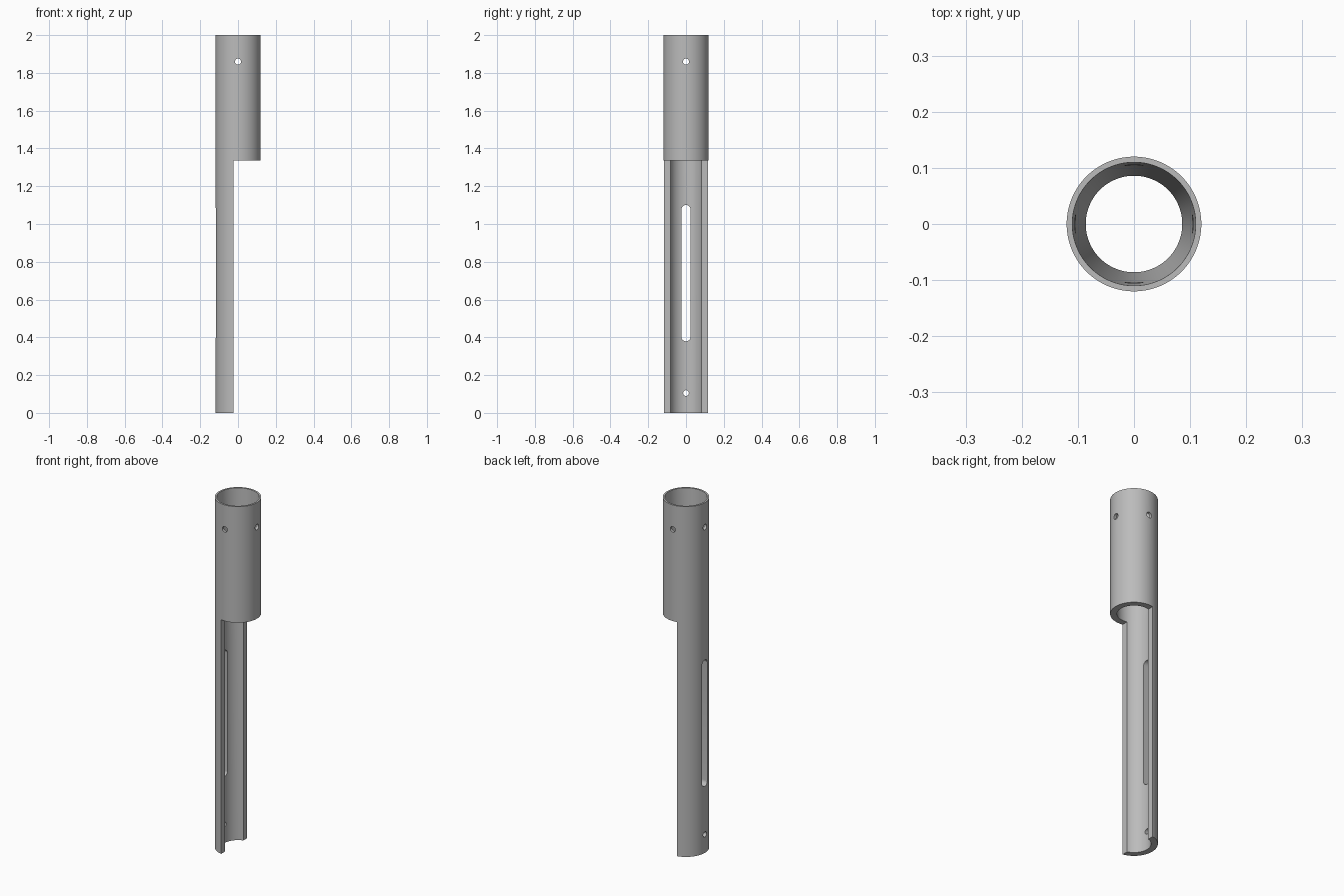
import bpy
import math
from mathutils import Matrix

if "Cube" in bpy.data.objects:
    bpy.data.objects.remove(bpy.data.objects["Cube"], do_unlink=True)

import bmesh

SIDES = 128
OUTER, BORE, MOUTH = 0.12, 0.086, 0.11   # radii
TOP, SHOULDER = 2.0, 1.337               # heights
CUT_X = -0.024


def make_object(name, bm):
    bmesh.ops.recalc_face_normals(bm, faces=bm.faces)
    mesh = bpy.data.meshes.new(name)
    bm.to_mesh(mesh)
    bm.free()
    obj = bpy.data.objects.new(name, mesh)
    bpy.context.collection.objects.link(obj)
    return obj


def lathe(name, profile):
    """Revolve a closed (radius, z) profile around the z axis."""
    bm = bmesh.new()
    rings = []
    for r, z in profile:
        rings.append([bm.verts.new((r * math.cos(a), r * math.sin(a), z))
                      for a in (2 * math.pi * i / SIDES for i in range(SIDES))])
    for k, ring in enumerate(rings):
        nxt = rings[(k + 1) % len(rings)]
        for i in range(SIDES):
            j = (i + 1) % SIDES
            bm.faces.new((ring[i], ring[j], nxt[j], nxt[i]))
    return make_object(name, bm)


def slot_cutter(name, radius, z_low, z_high, x_from, x_to, turn=0.0):
    """Prism along x with rounded ends; a plain hole when z_low == z_high."""
    bm = bmesh.new()
    n = 16
    outline = []
    for zc, start in ((z_high, 0.0), (z_low, math.pi)):
        steps = n + 1 if z_high > z_low else n
        for i in range(steps):
            a = start + math.pi * i / n
            outline.append((radius * math.cos(a), zc + radius * math.sin(a)))
    near = bm.faces.new([bm.verts.new((x_from, y, z)) for y, z in outline])
    ext = bmesh.ops.extrude_face_region(bm, geom=[near])
    moved = [v for v in ext["geom"] if isinstance(v, bmesh.types.BMVert)]
    bmesh.ops.translate(bm, verts=moved, vec=(x_to - x_from, 0, 0))
    bm.transform(Matrix.Rotation(turn, 4, 'Z'))
    return make_object(name, bm)


def box_cutter(name, low, high):
    bm = bmesh.new()
    bmesh.ops.create_cube(bm, size=1)
    for v in bm.verts:
        v.co = [h if c > 0 else l for c, l, h in zip(v.co, low, high)]
    return make_object(name, bm)


# Tube with a straight lower bore and a tapered socket above
tube = lathe("slotted_tube", [(OUTER, 0), (OUTER, TOP), (MOUTH, TOP),
                              (BORE, SHOULDER), (BORE, 0)])

# Open side, long slot, lower hole and the crossed socket holes
cutters = [
    box_cutter("open_side_cutter", (CUT_X, -0.3, -0.2), (0.3, 0.3, SHOULDER)),
    slot_cutter("long_slot_cutter", 0.024, 0.403, 1.077, -0.2, -0.05),
    slot_cutter("lower_hole_cutter", 0.015, 0.105, 0.105, -0.2, -0.05),
]
for i in range(4):
    cutters.append(slot_cutter("socket_hole_cutter", 0.016, 1.86, 1.86,
                               0.05, 0.2, i * math.pi / 2))

bpy.ops.object.select_all(action='DESELECT')
bpy.context.view_layer.objects.active = tube
tube.select_set(True)
for cutter in cutters:
    mod = tube.modifiers.new(cutter.name, 'BOOLEAN')
    mod.operation = 'DIFFERENCE'
    mod.solver = 'EXACT'
    mod.object = cutter
    bpy.ops.object.modifier_apply(modifier=mod.name)
    bpy.data.objects.remove(cutter, do_unlink=True)

# Plain grey metal
grey = bpy.data.materials.new("plain_grey")
grey.use_nodes = True
colour = (0.5, 0.5, 0.5, 1)
grey.diffuse_color = colour
grey.node_tree.nodes["Principled BSDF"].inputs["Base Color"].default_value = colour
tube.data.materials.clear()
tube.data.materials.append(grey)
for p in tube.data.polygons:
    p.material_index = 0

bpy.ops.object.shade_smooth_by_angle(angle=math.radians(30))
